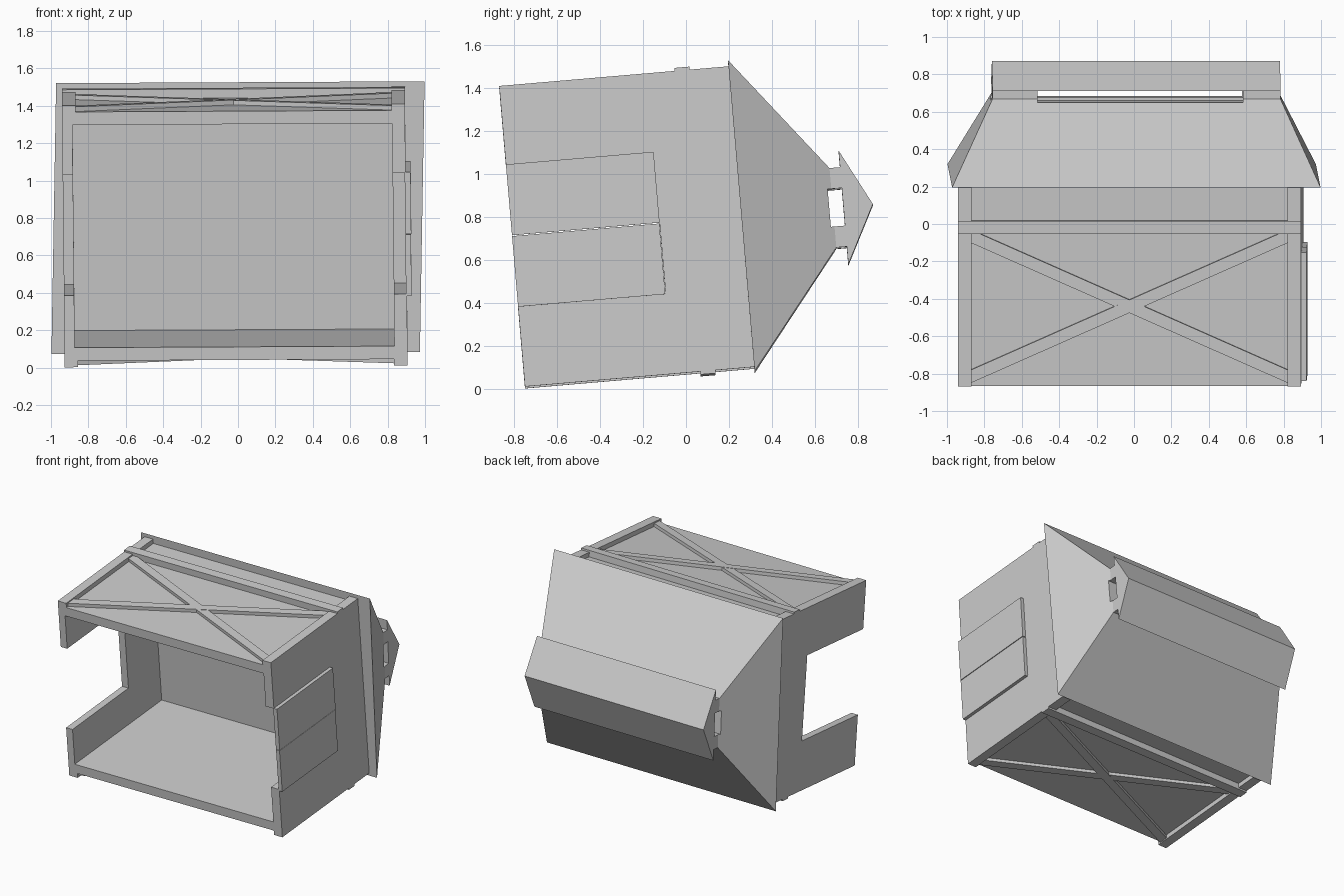
import bpy, bmesh, math
from mathutils import Matrix, Vector

if "Cube" in bpy.data.objects:
    bpy.data.objects.remove(bpy.data.objects["Cube"])

mat = bpy.data.materials.new("light grey")
mat.diffuse_color = (0.6, 0.6, 0.6, 1)
mat.use_nodes = True
mat.node_tree.nodes["Principled BSDF"].inputs["Base Color"].default_value = mat.diffuse_color

# Local frame: x across, y from the open base to the roof, z through the hut.
# The hut lies on one side, tipped a few degrees and a little skewed.
MID = 0.705
TILT = Matrix.Translation((0, -0.75, 0.006)) @ Matrix.Rotation(math.radians(4.9), 4, 'X')


def skew(centre, lean):
    m = Matrix.Identity(4)
    m[0][2], m[0][3] = lean, centre - lean * MID
    roll = Matrix.Identity(4)
    roll[2][0] = 0.005
    return roll @ TILT @ m


BODY = skew(-0.0175, -0.0107)
ROOF = skew(0.0, 0.0172)


def mesh_object(name, bm, frame):
    bmesh.ops.recalc_face_normals(bm, faces=bm.faces)
    me = bpy.data.meshes.new(name)
    bm.to_mesh(me)
    bm.free()
    me.transform(frame)
    me.materials.append(mat)
    ob = bpy.data.objects.new(name, me)
    bpy.context.collection.objects.link(ob)
    return ob


def prism(name, pts, axis, a, b, frame):
    """Extrude a 2D outline along x (pts are y,z) or z (pts are x,y)."""
    bm = bmesh.new()
    put = (lambda p, t: (t, p[0], p[1])) if axis == 'x' else (lambda p, t: (p[0], p[1], t))
    lo = [bm.verts.new(put(p, a)) for p in pts]
    hi = [bm.verts.new(put(p, b)) for p in pts]
    bm.faces.new(lo)
    bm.faces.new(hi)
    n = len(pts)
    for i in range(n):
        bm.faces.new((lo[i], lo[(i + 1) % n], hi[(i + 1) % n], hi[i]))
    return mesh_object(name, bm, frame)


def box(name, x, y, z, frame):
    pts = [(y[0], z[0]), (y[1], z[0]), (y[1], z[1]), (y[0], z[1])]
    return prism(name, pts, 'x', x[0], x[1], frame)


W, RAIL, DEEP, H = 0.917, 0.845, 1.075, 1.405

# Side walls with a doorway notch open at the base
notch = [(0, 0.1), (DEEP, 0.1), (DEEP, 1.3), (0, 1.3),
         (0, 1.035), (0.69, 1.035), (0.69, 0.385), (0, 0.385)]
prism("left_wall", notch, 'x', -W, -0.862, BODY)
prism("right_wall", notch, 'x', 0.847, W, BODY)

# Closed double door on the right wall
box("door_lower", (W - 0.005, W + 0.025), (0, 0.688), (0.373, 0.703), BODY)
box("door_upper", (W - 0.005, W + 0.027), (0, 0.69), (0.707, 1.038), BODY)

# Framed long walls: recessed panel, corner rails, cross beam and X brace
brace = [(-0.845, 0.02), (-0.845, 0.09), (0.80, 0.82), (0.845, 0.82), (0.845, 0.77)]
for side in ("upper", "lower"):
    def span(a, b):
        return (a, b) if side == "upper" else (H - b, H - a)
    box(side + "_panel", (-RAIL, RAIL), (0, DEEP), span(1.3, 1.37), BODY)
    for s, tag in ((-1, "left"), (1, "right")):
        box(f"{side}_{tag}_rail", sorted((s * RAIL, s * W)), (0, DEEP), span(1.3, H), BODY)
        prism(f"{side}_{tag}_brace", [(s * x, y) for x, y in brace], 'z',
              *span(1.365, 1.395 + 0.001 * s), BODY)
    box(side + "_beam", (-W, W), (0.82, 0.89), span(1.365, 1.419), BODY)

# Hipped roof with a vent neck on top
bm = bmesh.new()
rings = []
for y, x0, x1, z0, z1 in ((1.072, -0.985, 0.985, -0.02, 1.433),
                          (1.50, -0.76, 0.78, 0.522, 0.893),
                          (1.56, -0.76, 0.78, 0.522, 0.893)):
    rings.append([bm.verts.new((x, y, z)) for x, z in ((x0, z0), (x1, z0), (x1, z1), (x0, z1))])
bm.faces.new(rings[0])
bm.faces.new(rings[-1])
for lo, hi in zip(rings, rings[1:]):
    for i in range(4):
        j = (i + 1) % 4
        bm.faces.new((lo[i], lo[j], hi[j], hi[i]))
roof = mesh_object("roof", bm, ROOF)

# Openings through the vent neck, lengthways and crossways
for name, x, z in (("vent_cutter_long", (-1.2, 1.2), (0.62, 0.796)),
                   ("vent_cutter_cross", (-0.52, 0.58), (0.2, 1.2))):
    cutter = box(name, x, (1.483, 1.5495), z, ROOF)
    cutter.hide_render = True
    cutter.hide_set(True)
    mod = roof.modifiers.new(name, 'BOOLEAN')
    mod.operation = 'DIFFERENCE'
    mod.solver = 'EXACT'
    mod.object = cutter

# Ridge cap above the vent
prism("ridge_cap", [(1.549, 0.439), (1.549, 0.971), (1.687, 0.709)], 'x', -0.76, 0.78, ROOF)
